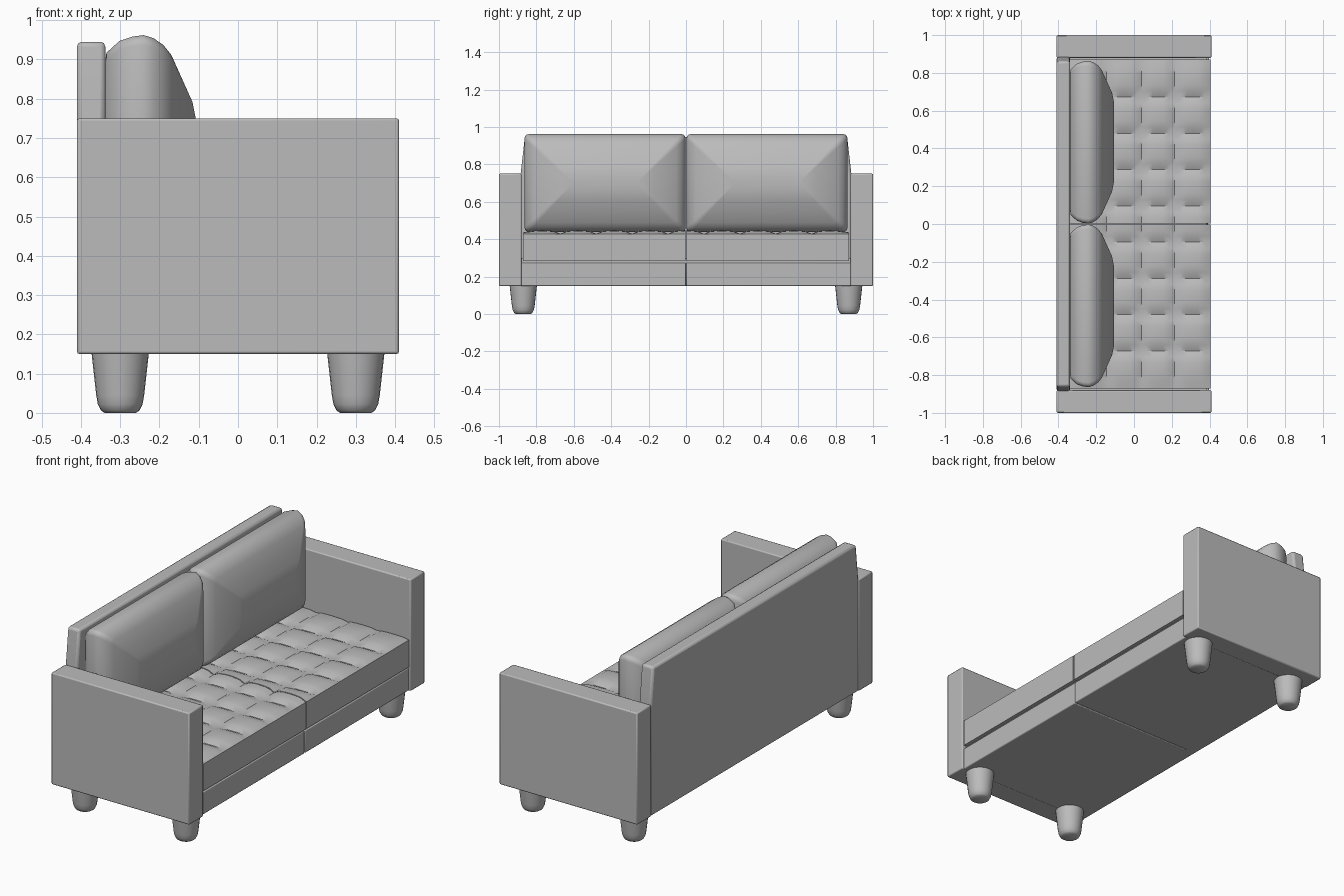
import bpy, bmesh, math

cube = bpy.data.objects.get("Cube")
if cube:
    bpy.data.objects.remove(cube, do_unlink=True)

fabric = bpy.data.materials.new("grey_fabric")
fabric.use_nodes = True
GREY = (0.5, 0.5, 0.5, 1)
fabric.diffuse_color = GREY
fabric.node_tree.nodes["Principled BSDF"].inputs["Base Color"].default_value = GREY


def finish(name, bm, bevel=0, angle=35):
    """Turn a bmesh into a shaded, coloured object."""
    bmesh.ops.recalc_face_normals(bm, faces=bm.faces)
    mesh = bpy.data.meshes.new(name)
    bm.to_mesh(mesh)
    bm.free()
    mesh.materials.append(fabric)
    obj = bpy.data.objects.new(name, mesh)
    bpy.context.collection.objects.link(obj)
    if bevel:
        mod = obj.modifiers.new("soft_edges", "BEVEL")
        mod.width, mod.segments = bevel, 2
    bpy.ops.object.select_all(action="DESELECT")
    obj.select_set(True)
    bpy.context.view_layer.objects.active = obj
    bpy.ops.object.shade_smooth_by_angle(angle=math.radians(angle))
    return obj


def box(name, xs, ys, zs, bevel):
    bm = bmesh.new()
    bmesh.ops.create_cube(bm, size=1)
    for v in bm.verts:
        v.co = [r[0] if c < 0 else r[1] for c, r in zip(v.co, (xs, ys, zs))]
    return finish(name, bm, bevel)


def loft(name, rings, angle):
    """Skin a list of closed rings and cap both ends."""
    bm = bmesh.new()
    loops = [[bm.verts.new(p) for p in ring] for ring in rings]
    n = len(loops[0])
    for a, b in zip(loops, loops[1:]):
        for i in range(n):
            j = (i + 1) % n
            bm.faces.new((a[i], a[j], b[j], b[i]))
    bm.faces.new(loops[0])
    bm.faces.new(loops[-1])
    return finish(name, bm, 0, angle)


def rounded_rect(x, cy, cz, hy, hz, r):
    """Rounded rectangle standing in the y-z plane."""
    pts = []
    for k, (sy, sz) in enumerate(((1, 1), (-1, 1), (-1, -1), (1, -1))):
        for step in range(4):
            a = math.radians(90 * k + 30 * step)
            pts.append((x, cy + sy * (hy - r) + r * math.cos(a),
                        cz + sz * (hz - r) + r * math.sin(a)))
    return pts


def leg(name, cx, cy):
    # Tapered foot with a rounded bottom edge
    profile = ((0.04, 0), (0.049, 0.006), (0.057, 0.022), (0.061, 0.045), (0.073, 0.152))
    rings = [[(cx + r * math.cos(t * math.tau / 24), cy + r * math.sin(t * math.tau / 24), z)
              for t in range(24)] for r, z in profile]
    loft(name, rings, 40)


# Seat tufting: creases between soft square pads
CREASES_X = (-0.34, -0.145, 0.04, 0.215, 0.405)
PAD_Y = 0.192


def tuft_height(x, y):
    for a, b in zip(CREASES_X, CREASES_X[1:]):
        if x <= b + 1e-5:
            u = (x - a) / (b - a)
            break
    v = (y / PAD_Y + 0.5) % 1
    pad = max(0, 16 * u * (1 - u) * v * (1 - v))
    return 0.428 + 0.02 * pad ** 0.5


def seat_half(name, side):
    bm = bmesh.new()
    steps = 6
    xs = [a + (b - a) * i / steps for a, b in zip(CREASES_X, CREASES_X[1:]) for i in range(steps)]
    xs.append(CREASES_X[-1])
    ys = [0.003] + [PAD_Y * i / steps for i in range(1, 27)] + [0.872]
    grid = [[bm.verts.new((x, side * y, tuft_height(x, y))) for y in ys] for x in xs]
    for r0, r1 in zip(grid, grid[1:]):
        for j in range(len(ys) - 1):
            bm.faces.new((r0[j], r0[j + 1], r1[j + 1], r1[j]))
    # Walls and bottom
    rim = [e for e in bm.edges if e.is_boundary]
    out = bmesh.ops.extrude_edge_only(bm, edges=rim)["geom"]
    for v in out:
        if isinstance(v, bmesh.types.BMVert):
            v.co.z = 0.283
    low = [e for e in out if isinstance(e, bmesh.types.BMEdge) and e.is_boundary]
    bmesh.ops.contextual_create(bm, geom=low)
    finish(name, bm, 0, 40)


def back_cushion(name, side):
    # Profile pairs: inset from the outline, depth along x
    profile = ((0.2, -0.341), (0.08, -0.34), (0.045, -0.335), (0.015, -0.302), (0.004, -0.27),
               (0, -0.24), (0.008, -0.215), (0.025, -0.19), (0.05, -0.17), (0.11, -0.143),
               (0.17, -0.116), (0.215, -0.107), (0.245, -0.105))
    rings = [rounded_rect(x, side * 0.433, 0.7, 0.431 - d, 0.262 - d, max(0.004, 0.025 - d * 0.1))
             for d, x in profile]
    loft(name, rings, 50)


for side, word in ((1, "left"), (-1, "right")):
    box(f"{word}_arm", (-0.41, 0.41), sorted((side * 0.88, side * 1.0)), (0.15, 0.75), 0.006)
    box(f"{word}_base", (-0.4, 0.397), sorted((side * 0.001, side * 0.885)), (0.15, 0.272), 0.005)
    seat_half(f"{word}_seat_cushion", side)
    back_cushion(f"{word}_back_cushion", side)
    for x, place in ((0.3, "front"), (-0.3, "back")):
        leg(f"{word}_{place}_leg", x, side * 0.87)

# Inner support closing the gap between base and seat
box("seat_support", (-0.38, 0.385), (-0.88, 0.88), (0.2, 0.3), 0)

# Back panel, narrowing above the arms
bm = bmesh.new()
outline = ((-0.885, 0.15), (0.885, 0.15), (0.885, 0.74), (0.862, 0.945), (-0.862, 0.945), (-0.885, 0.74))
face = bm.faces.new([bm.verts.new((-0.41, y, z)) for y, z in outline])
front = bmesh.ops.extrude_face_region(bm, geom=[face])["geom"]
for v in front:
    if isinstance(v, bmesh.types.BMVert):
        v.co.x = -0.338
finish("back_panel", bm, 0.012)
